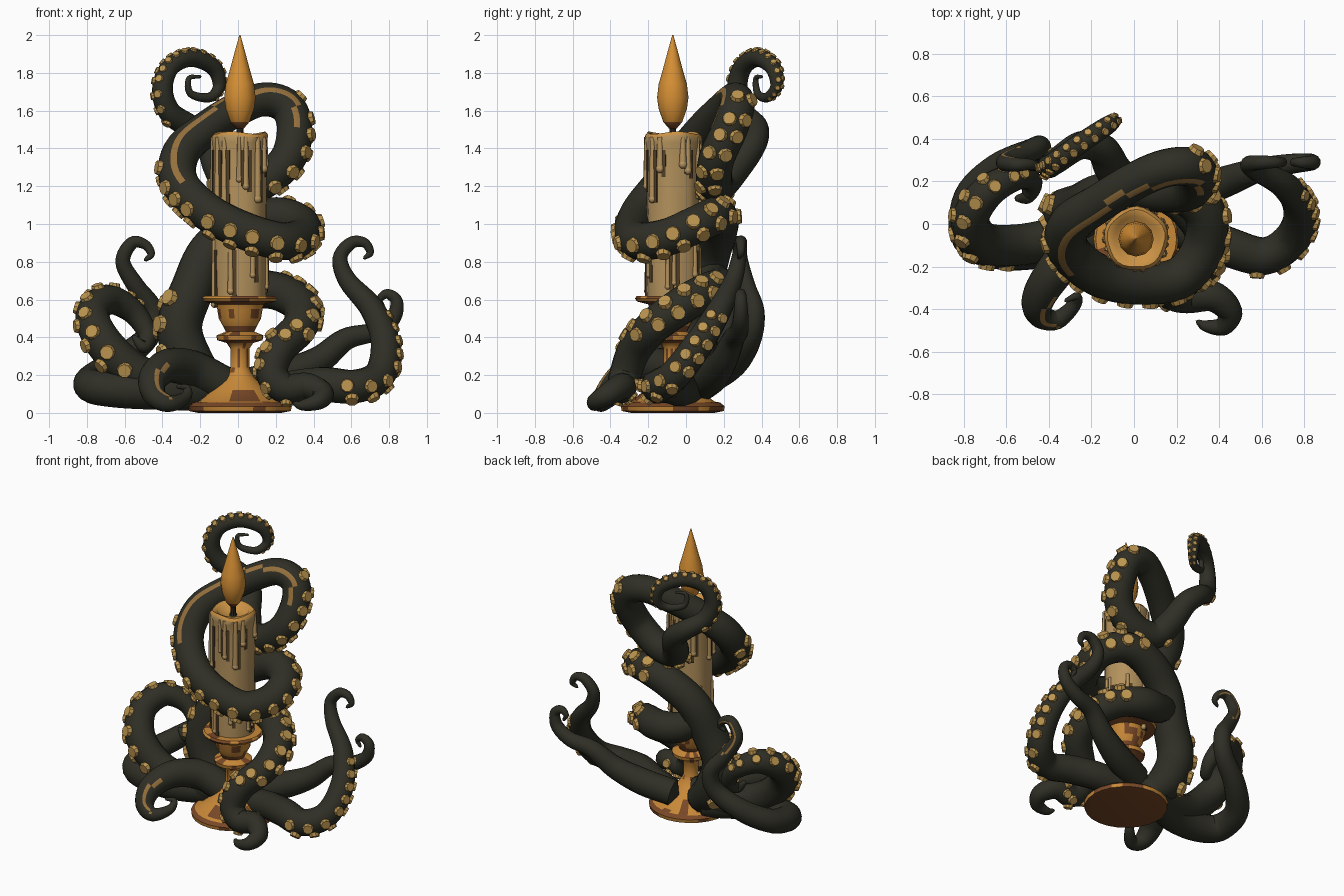
import bpy, bmesh, math, random
from mathutils import Vector, Matrix

if "Cube" in bpy.data.objects:
    bpy.data.objects.remove(bpy.data.objects["Cube"])

random.seed(4)
CX, CY = 0.01, -0.07          # candle axis


def mat(name, col):
    m = bpy.data.materials.new(name)
    m.diffuse_color = (*col, 1)
    m.use_nodes = True
    m.node_tree.nodes["Principled BSDF"].inputs["Base Color"].default_value = m.diffuse_color
    return m


SKIN = mat("dark_skin", (0.028, 0.028, 0.019))
SUCK = mat("sucker_gold", (0.50, 0.30, 0.08))
STRIPE = mat("underside_tan", (0.30, 0.16, 0.045))
BRASS = mat("brass", (0.58, 0.25, 0.04))
RUST = mat("brass_brown", (0.19, 0.065, 0.02))
WAX = mat("wax", (0.46, 0.29, 0.11))
WARM = mat("warm_wax", (0.60, 0.29, 0.06))
GROOVE = mat("wax_shadow_brown", (0.085, 0.05, 0.02))
FLAME = mat("flame_orange", (0.68, 0.28, 0.035))
WICK = mat("wick_black", (0.02, 0.017, 0.012))


def finish(name, bm, mats, angle=40):
    bmesh.ops.recalc_face_normals(bm, faces=bm.faces)
    me = bpy.data.meshes.new(name)
    bm.to_mesh(me)
    bm.free()
    for m in mats:
        me.materials.append(m)
    ob = bpy.data.objects.new(name, me)
    bpy.context.collection.objects.link(ob)
    bpy.ops.object.select_all(action='DESELECT')
    ob.select_set(True)
    bpy.context.view_layer.objects.active = ob
    bpy.ops.object.shade_smooth_by_angle(angle=math.radians(angle))
    return ob


def lathe(name, profile, mats, sides=24, rule=None, wave=None, angle=40, base=0):
    """Turn (radius, z) pairs round the candle axis."""
    bm = bmesh.new()
    rings = []
    for i, (r, z) in enumerate(profile):
        ring = []
        for k in range(sides):
            a = 2 * math.pi * k / sides
            dr, dz = wave(i, a) if wave else (0, 0)
            ring.append(bm.verts.new((CX + (r + dr) * math.cos(a), CY + (r + dr) * math.sin(a), z + dz)))
        rings.append(ring)
    for i in range(len(rings) - 1):
        for k in range(sides):
            n = (k + 1) % sides
            f = bm.faces.new((rings[i][k], rings[i][n], rings[i + 1][n], rings[i + 1][k]))
            f.material_index = rule(i, k) if rule else 0
    bm.faces.new(rings[0][::-1]).material_index = base
    bm.faces.new(rings[-1])
    return finish(name, bm, mats, angle)


def spline(pts, n):
    """Catmull-Rom through (x, y, z, radius) points."""
    p = [Vector(q) for q in pts]
    p = [2 * p[0] - p[1]] + p + [2 * p[-1] - p[-2]]
    out = []
    for i in range(1, len(p) - 2):
        a, b, c, d = p[i - 1:i + 3]
        for j in range(n):
            t = j / n
            out.append(0.5 * (2 * b + (c - a) * t + (2 * a - 5 * b + 4 * c - d) * t * t
                              + (3 * b - a - 3 * c + d) * t ** 3))
    return out + [p[-2]]


def tentacle(name, pts, suck=(), stripe=None, bias=(0, 0, 0), flip=-1):
    """Tapered arm; suck lists the (from, to) stretches that carry suckers."""
    sides = 18 if stripe else 12
    s = spline(pts, 6)
    P = [v.to_3d() for v in s]
    R = [max(v[3], 0.008) for v in s]
    n = len(P)
    T = [(P[min(i + 1, n - 1)] - P[max(i - 1, 0)]).normalized() for i in range(n)]
    # sucker direction: the outside of the bend, smoothed along the arm
    raw = [T[max(i - 3, 0)] - T[min(i + 3, n - 1)] + Vector(bias) for i in range(n)]
    N = []
    for i in range(n):
        w = sum(raw[max(i - 5, 0):i + 6], Vector())
        N.append((w - T[i] * w.dot(T[i])).normalized())
    # tube
    bm = bmesh.new()
    up = T[0].orthogonal().normalized()
    rings, dirs = [], []
    for i in range(n):
        up = (up - T[i] * up.dot(T[i])).normalized()
        side = T[i].cross(up)
        d = [up * math.cos(2 * math.pi * k / sides) + side * math.sin(2 * math.pi * k / sides) for k in range(sides)]
        dirs.append(d)
        rings.append([bm.verts.new(P[i] + R[i] * v) for v in d])
    for i in range(n - 1):
        want = T[i].cross(N[i]) * flip
        mids = [(dirs[i][k] + dirs[i][(k + 1) % sides]).dot(want) for k in range(sides)]
        best = mids.index(max(mids))
        for k in range(sides):
            m = (k + 1) % sides
            f = bm.faces.new((rings[i][k], rings[i][m], rings[i + 1][m], rings[i + 1][k]))
            if stripe and stripe[0] < i / n < stripe[1] and k == best:
                f.material_index = 1
    for ring, tip in ((rings[0], P[0] - T[0] * R[0] * 0.5), (rings[-1], P[-1] + T[-1] * R[-1])):
        v = bm.verts.new(tip)
        for k in range(sides):
            bm.faces.new((ring[k], ring[(k + 1) % sides], v))
    finish(name, bm, [SKIN, STRIPE], 60)
    if not suck:
        return
    # two rows of suckers
    bm = bmesh.new()
    for lo, hi in suck:
        run = 1
        for i in range(int(n * lo), int(n * hi)):
            if run >= R[i] * 0.8:
                run = 0
                for sgn in (-1, 1):
                    d = Matrix.Rotation(sgn * 0.47, 3, T[i]) @ N[i]
                    M = (Matrix.Translation(P[i] + d * R[i] * 1.0 + T[i] * sgn * R[i] * 0.12)
                         @ d.to_track_quat('Z', 'Y').to_matrix().to_4x4())
                    bmesh.ops.create_cone(bm, cap_ends=True, segments=9, radius1=R[i] * 0.44,
                                          radius2=R[i] * 0.36, depth=R[i] * 0.3, matrix=M)
            run += (P[i + 1] - P[i]).length
    finish(name + "_suckers", bm, [SUCK], 30)


# candle holder
hp = [(0.22, 0.0), (0.27, 0.01), (0.275, 0.035), (0.25, 0.055), (0.22, 0.06), (0.15, 0.12), (0.085, 0.18),
      (0.06, 0.215), (0.05, 0.24), (0.05, 0.34), (0.07, 0.37), (0.12, 0.385), (0.125, 0.41), (0.075, 0.43),
      (0.09, 0.46), (0.112, 0.5), (0.12, 0.55), (0.13, 0.575), (0.19, 0.59), (0.20, 0.605), (0.19, 0.62), (0.14, 0.62)]
lathe("candle_holder", hp, [BRASS, RUST], 24,
      lambda i, k: 1 if i in (0, 2, 10, 13, 17) or (random.random() < 0.25 and i not in (5, 6)) else 0, base=1)

# candle with melted rim
cp = [(0.14, 0.615), (0.143, 0.8), (0.138, 1.0), (0.142, 1.2), (0.14, 1.36), (0.146, 1.43),
      (0.15, 1.465), (0.135, 1.483), (0.105, 1.475), (0.085, 1.45), (0.03, 1.44)]


def melt(i, a):
    if i in (6, 7):
        return 0.004 * math.sin(5 * a), 0.007 * math.sin(3 * a + 1)
    return (0.004 * math.sin(7 * a + i), 0) if 0 < i < 6 else (0, 0)


lathe("candle", cp, [WAX, WARM], 28, lambda i, k: 0 if i < 6 else 1, melt, 50)

# wax runs, each with a dark groove plate beside it
drips, grooves = bmesh.new(), bmesh.new()
for k in range(22):
    a = 2 * math.pi * (k + 0.4 * random.random()) / 22
    top = 1.46 if k % 3 else 0.93
    ln = random.uniform(0.14, 0.38)
    q = random.uniform(0.013, 0.02)
    ctr = Vector((CX + 0.142 * math.cos(a), CY + 0.142 * math.sin(a), top - ln / 2))
    bmesh.ops.create_cone(drips, cap_ends=True, segments=8, radius1=q, radius2=q * 0.7, depth=ln,
                          matrix=Matrix.Translation(ctr))
    bmesh.ops.create_uvsphere(drips, u_segments=8, v_segments=6, radius=q * 1.15,
                              matrix=Matrix.Translation(ctr - Vector((0, 0, ln / 2))))
    b = a + 0.15
    g = Vector((CX + 0.143 * math.cos(b), CY + 0.143 * math.sin(b), top - 0.07 - ln * 0.42))
    bmesh.ops.create_cube(grooves, size=1, matrix=Matrix.Translation(g) @ Matrix.Rotation(b, 4, 'Z')
                          @ Matrix.Diagonal((0.009, 0.022, ln * 0.85, 1)))
finish("wax_drips", drips, [WAX], 50)
finish("wax_grooves", grooves, [GROOVE], 30)

# wick and flame
lathe("wick", [(0.03, 1.43), (0.018, 1.46), (0.018, 1.51), (0.035, 1.53), (0.03, 1.55)], [WICK], 8)
lathe("flame", [(0.02, 1.505), (0.05, 1.54), (0.075, 1.61), (0.083, 1.67), (0.075, 1.74), (0.052, 1.82),
                (0.028, 1.91), (0.003, 2.0)], [FLAME, RUST], 12, lambda i, k: 1 if i == 0 else 0, None, 60)

# great tentacle: up the back, round the front, over the right loop, into the high curl
tentacle("coiled_tentacle", [
    (-.12, 0, .12, .1), (-.24, .04, .25, .12), (-.31, .05, .45, .12), (-.24, .08, .66, .115), (-.15, .13, .86, .11),
    (.02, .17, .99, .108), (.2, .16, 1.04, .103), (.33, .06, 1.0, .1), (.33, -.1, .93, .1), (.22, -.25, .91, .1),
    (.02, -.28, .97, .1), (-.17, -.24, 1.07, .1), (-.31, -.12, 1.22, .1), (-.3, 0, 1.38, .1), (-.16, .1, 1.51, .092),
    (0, .2, 1.61, .09), (.14, .26, 1.66, .09), (.26, .27, 1.62, .093), (.3, .23, 1.5, .095), (.26, .16, 1.34, .095),
    (.12, .15, 1.22, .095), (-.03, .18, 1.21, .09), (-.1, .26, 1.3, .085), (-.15, .35, 1.42, .075),
    (-.25, .37, 1.51, .066), (-.36, .3, 1.59, .06), (-.4, .27, 1.71, .055), (-.36, .3, 1.83, .05),
    (-.25, .38, 1.88, .048), (-.13, .46, 1.83, .044), (-.1, .48, 1.73, .034), (-.15, .43, 1.67, .026),
    (-.25, .38, 1.69, .02), (-.26, .37, 1.77, .014), (-.2, .4, 1.78, .008)],
    ((.03, .08), (.17, .375), (.5, .63), (.73, .91)), (0.34, 0.53), (0, 0, -.15), 1)

# front right tentacle, branching from the trunk behind the candle
tentacle("front_right_tentacle", [
    (-.18, .11, .75, .08), (-.06, .16, .68, .1), (.08, .18, .66, .105), (.22, .11, .64, .1), (.33, -.02, .57, .1),
    (.33, -.17, .46, .095), (.22, -.27, .34, .09), (.18, -.32, .21, .085), (.25, -.34, .13, .08),
    (.37, -.34, .14, .072), (.45, -.41, .1, .06), (.42, -.48, .06, .045), (.34, -.48, .04, .028), (.3, -.46, .05, .012)],
    ((0.22, 0.7),))

# front left tentacle
tentacle("front_left_tentacle", [
    (-.08, -.03, .15, .1), (-.24, -.08, .23, .1), (-.37, -.22, .25, .09), (-.45, -.35, .18, .078),
    (-.44, -.43, .09, .06), (-.36, -.45, .05, .045), (-.28, -.38, .08, .032), (-.27, -.34, .13, .02),
    (-.32, -.36, .14, .01)], (), (0.3, 0.6))

# left arched tentacle
tentacle("left_arch_tentacle", [
    (-.15, 0, .12, .1), (-.35, -.06, .15, .1), (-.55, -.1, .22, .1), (-.71, -.09, .37, .1), (-.77, .02, .52, .09),
    (-.69, .15, .6, .08), (-.56, .22, .54, .065), (-.48, .2, .42, .05), (-.5, .13, .35, .035), (-.55, .12, .4, .015)],
    ((0.25, 0.68),), None, (0, -.1, 0))

# left ground tentacle rising to a hook at the back
tentacle("left_hook_tentacle", [
    (-.15, .02, .1, .09), (-.4, -.1, .11, .095), (-.62, -.12, .12, .095), (-.77, -.06, .14, .09), (-.77, .12, .18, .08),
    (-.64, .26, .27, .073), (-.48, .34, .4, .062), (-.45, .36, .54, .055), (-.54, .32, .67, .048),
    (-.61, .29, .8, .04), (-.56, .28, .9, .034), (-.49, .28, .89, .026), (-.46, .27, .84, .02), (-.49, .26, .81, .01)],
    (), (0.6, 0.85))

# right tentacle with tall hook
tentacle("right_hook_tentacle", [
    (.1, 0, .1, .09), (.28, -.04, .13, .095), (.45, -.11, .15, .095), (.62, -.15, .14, .09), (.75, -.06, .2, .085),
    (.78, .07, .37, .078), (.71, .18, .55, .065), (.58, .25, .7, .05), (.54, .28, .82, .04), (.6, .29, .9, .034),
    (.67, .29, .9, .027), (.7, .29, .85, .02), (.67, .28, .82, .01)], ((0.24, 0.5),), None, (0, -.08, 0))

# right back small tentacle
tentacle("right_back_tentacle", [
    (.05, .08, .15, .09), (.25, .14, .2, .09), (.43, .2, .28, .075), (.57, .25, .39, .06), (.72, .28, .43, .05),
    (.82, .29, .5, .042), (.84, .29, .59, .034), (.79, .29, .63, .027), (.75, .29, .6, .018), (.77, .29, .56, .01)])
